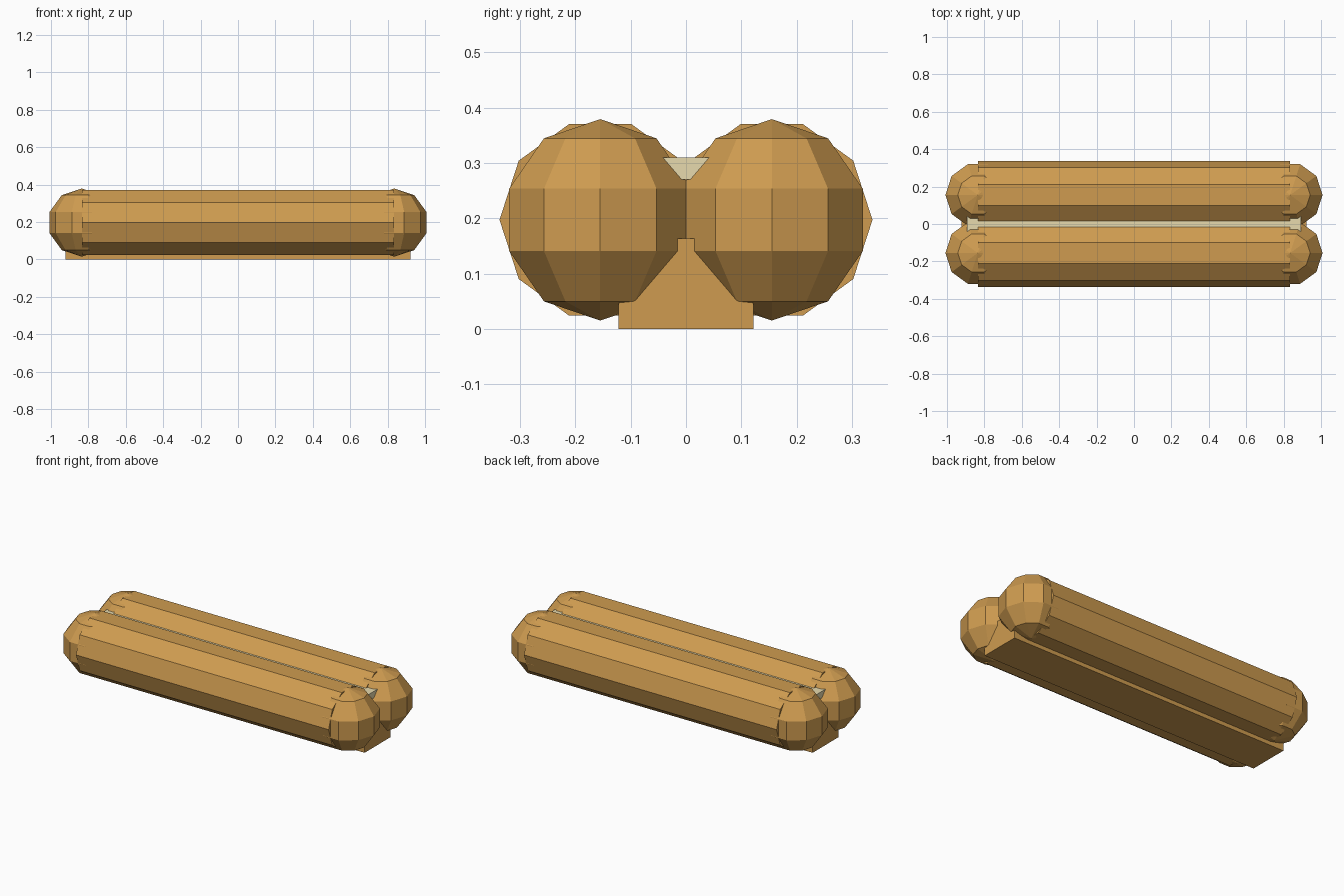
import bpy
from math import radians

if "Cube" in bpy.data.objects:
    bpy.data.objects.remove(bpy.data.objects["Cube"])

R, ROW_Y, ROW_Z, END_X = 0.182, 0.155, 0.197, 0.835


def material(name, color):
    m = bpy.data.materials.new(name)
    m.diffuse_color = color
    m.use_nodes = True
    m.node_tree.nodes["Principled BSDF"].inputs["Base Color"].default_value = m.diffuse_color
    return m


crust = material("golden_crust", (0.62, 0.33, 0.08, 1))
cream = material("cream", (0.80, 0.70, 0.42, 1))


def finish(name, mat):
    ob = bpy.context.object
    ob.name = name
    ob.data.materials.append(mat)
    return ob


def box(name, size, z, mat):
    bpy.ops.mesh.primitive_cube_add(size=1, location=(0, 0, z))
    ob = finish(name, mat)
    ob.scale = size


# Two ten-sided rolls with low-poly rounded ends
for side, s in (("front", -1), ("back", 1)):
    bpy.ops.mesh.primitive_cylinder_add(
        vertices=10, radius=R, depth=2 * END_X,
        location=(0, s * ROW_Y, ROW_Z), rotation=(0, radians(90), 0))
    roll = finish(side + "_roll", crust)
    # vertices point sideways, flats on top and bottom
    for v in roll.data.vertices:
        if abs(v.co.y) > R * 0.999:
            break
    else:
        for v in roll.data.vertices:
            v.co.x, v.co.y = -v.co.y, v.co.x
    for end, e in (("left", -1), ("right", 1)):
        bpy.ops.mesh.primitive_uv_sphere_add(
            segments=10, ring_count=5, radius=R,
            location=(e * END_X, s * ROW_Y, ROW_Z), rotation=(0, 0, radians(90)))
        finish(f"{side}_{end}_end", crust)

# Base joining the rolls underneath
box("base", (1.845, 0.244, 0.163), 0.0815, crust)

# Filling strip in the groove on top
box("filling_strip", (1.786, 0.1, 0.04), 0.29, cream)
